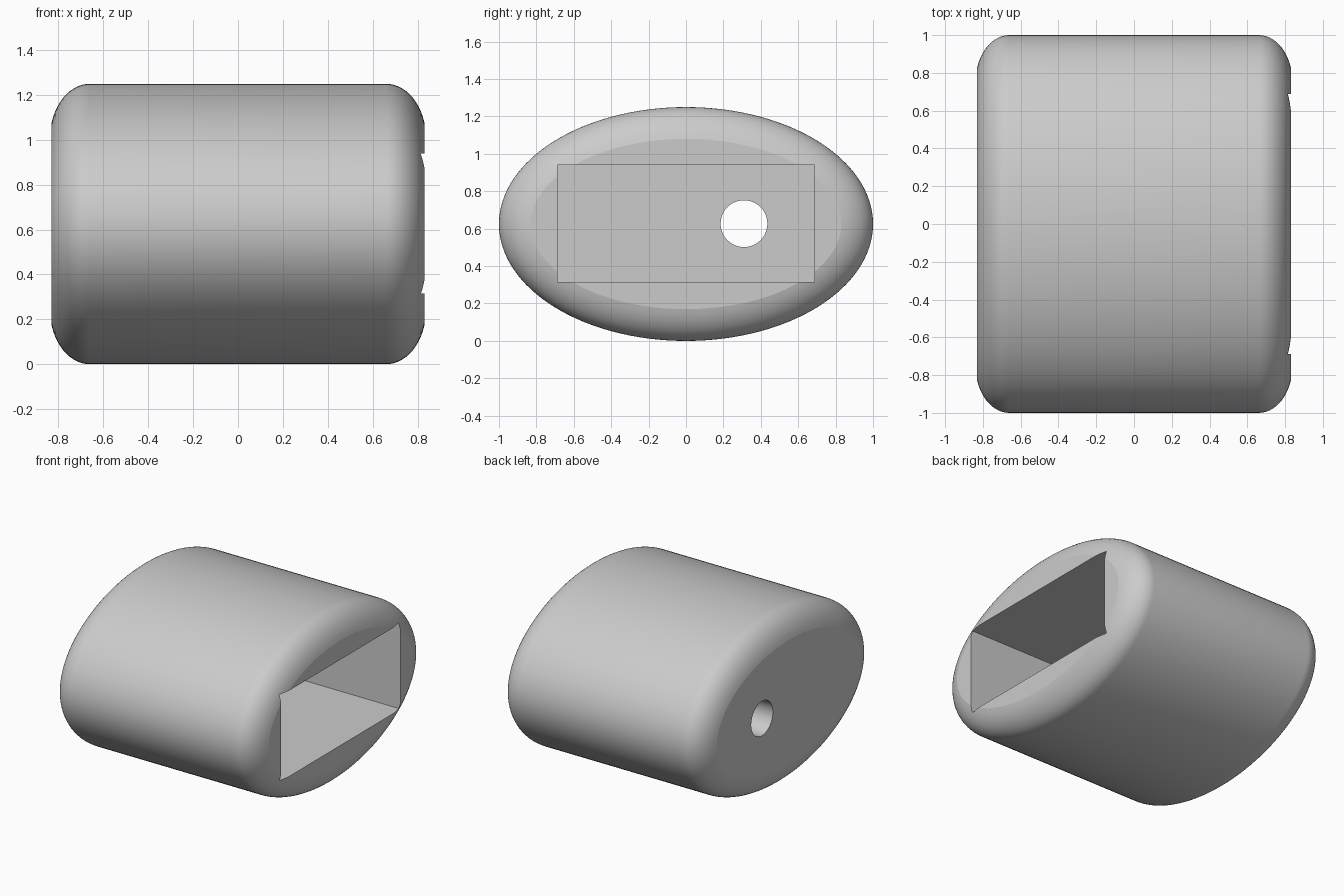
import bpy, bmesh
from math import sin, cos, pi, radians
from mathutils import Matrix

cube = bpy.data.objects.get("Cube")
if cube:
    bpy.data.objects.remove(cube, do_unlink=True)

HALF_LEN, SEMI_Y, SEMI_Z = 0.83, 1.0, 0.625
ROUND, SWEEP, STEPS, SEGS = 0.17, radians(72), 12, 128

grey = bpy.data.materials.new("plain grey")
grey.use_nodes = True
colour = (0.6, 0.6, 0.6, 1)
grey.diffuse_color = colour
grey.node_tree.nodes["Principled BSDF"].inputs["Base Color"].default_value = colour


def add_object(name, bm):
    bmesh.ops.recalc_face_normals(bm, faces=bm.faces)
    mesh = bpy.data.meshes.new(name)
    bm.to_mesh(mesh)
    bm.free()
    mesh.materials.append(grey)
    obj = bpy.data.objects.new(name, mesh)
    bpy.context.collection.objects.link(obj)
    return obj


# Oval body: elliptical rings lofted along x, with rounded ends and flat caps
half = []
for i in range(STEPS + 1):
    t = SWEEP * i / STEPS
    half.append((HALF_LEN - ROUND + ROUND * sin(t) / sin(SWEEP),
                 ROUND * (1 - cos(t)) / (1 - cos(SWEEP))))
profile = [(-x, inset) for x, inset in reversed(half)] + half

bm = bmesh.new()
rings = []
for x, inset in profile:
    rings.append([bm.verts.new((x, (SEMI_Y - inset) * cos(a), SEMI_Z + (SEMI_Z - inset) * sin(a)))
                  for a in (2 * pi * k / SEGS for k in range(SEGS))])
for r0, r1 in zip(rings, rings[1:]):
    for k in range(SEGS):
        n = (k + 1) % SEGS
        bm.faces.new((r0[k], r0[n], r1[n], r1[k]))
bm.faces.new(rings[0])
bm.faces.new(rings[-1])
body = add_object("oval_body", bm)

# Rectangular pocket, open at the +x end
bm = bmesh.new()
bmesh.ops.create_cube(bm, size=1, matrix=Matrix.Translation((0.29, 0, 0.627))
                      @ Matrix.Diagonal((1.42, 1.375, 0.625, 1)))
pocket = add_object("pocket_cutter", bm)

# Round hole through the end wall into the pocket
bm = bmesh.new()
bmesh.ops.create_cone(bm, cap_ends=True, segments=48, radius1=0.125, radius2=0.125, depth=0.8,
                      matrix=Matrix.Translation((-0.7, 0.31, 0.627)) @ Matrix.Rotation(pi / 2, 4, "Y"))
hole = add_object("hole_cutter", bm)

bpy.ops.object.select_all(action="DESELECT")
bpy.context.view_layer.objects.active = body
body.select_set(True)
for cutter in (pocket, hole):
    mod = body.modifiers.new(cutter.name, "BOOLEAN")
    mod.operation, mod.solver, mod.object = "DIFFERENCE", "EXACT", cutter
    bpy.ops.object.modifier_apply(modifier=mod.name)
    bpy.data.objects.remove(cutter, do_unlink=True)

bpy.ops.object.shade_smooth_by_angle(angle=radians(14))
